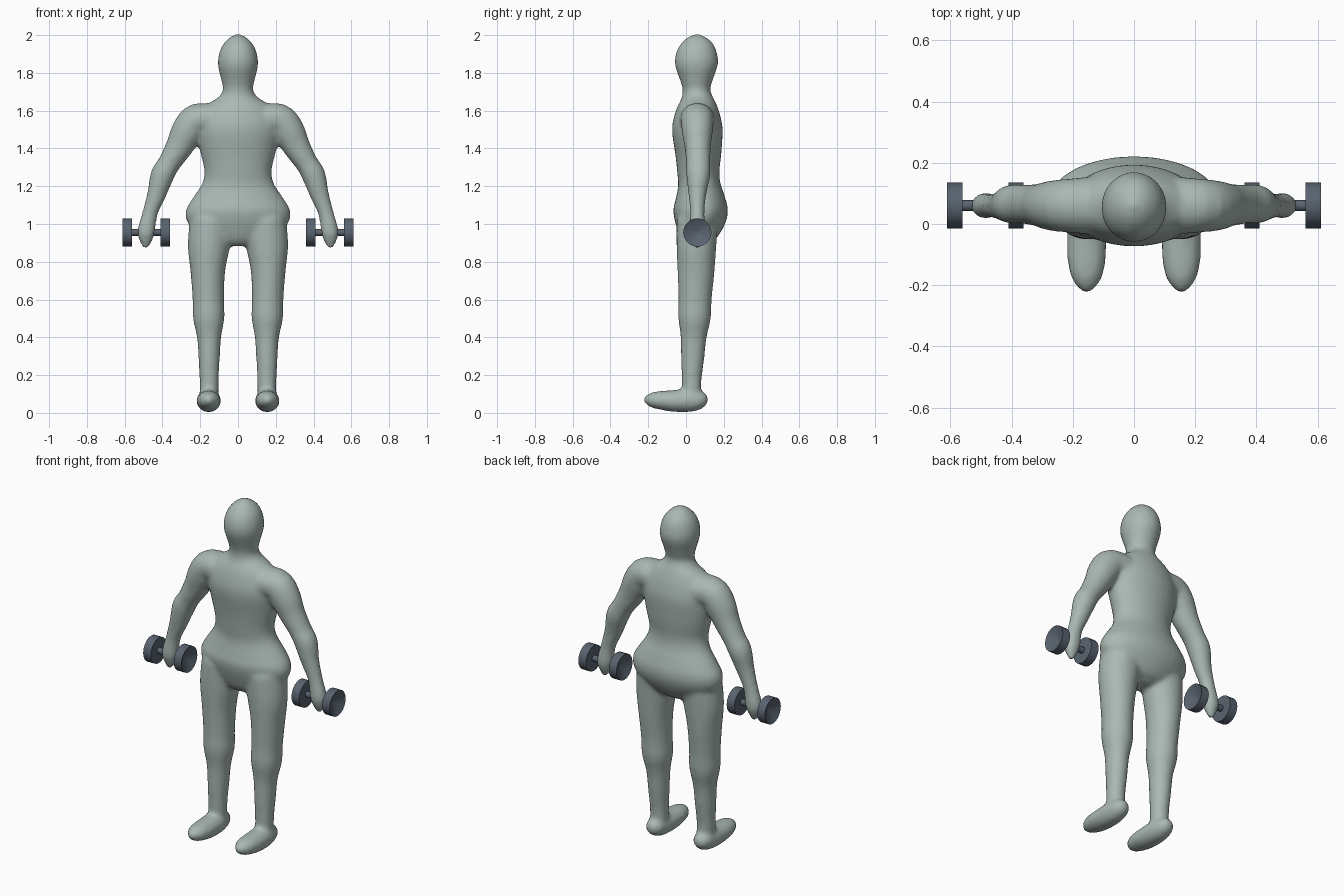
import bpy, bmesh, math
from mathutils import Vector

cube = bpy.data.objects.get("Cube")
if cube:
    bpy.data.objects.remove(cube, do_unlink=True)


def make_material(name, colour):
    mat = bpy.data.materials.new(name)
    mat.use_nodes = True
    mat.diffuse_color = (*colour, 1)
    mat.node_tree.nodes["Principled BSDF"].inputs["Base Color"].default_value = (*colour, 1)
    return mat


def make_object(name, bm, mat):
    bmesh.ops.recalc_face_normals(bm, faces=bm.faces)
    mesh = bpy.data.meshes.new(name)
    bm.to_mesh(mesh)
    bm.free()
    mesh.materials.append(mat)
    obj = bpy.data.objects.new(name, mesh)
    bpy.context.collection.objects.link(obj)
    return obj


def bridge_rings(bm, rings):
    sides = len(rings[0])
    for a, b in zip(rings, rings[1:]):
        for i in range(sides):
            j = (i + 1) % sides
            bm.faces.new((a[i], a[j], b[j], b[i]))


def refine(points, steps=4):
    """Smooth curve through stations holding position and radii."""
    pts = [Vector(p) for p in points]
    out = []
    for i in range(len(pts) - 1):
        a, b, c, d = pts[max(i - 1, 0)], pts[i], pts[i + 1], pts[min(i + 2, len(pts) - 1)]
        for s in range(steps):
            t = s / steps
            out.append(b + (c - a) * (t / 2) + (a * 2 - b * 5 + c * 4 - d) * (t * t / 2)
                       + (b * 3 - a - c * 3 + d) * (t ** 3 / 2))
    return out + [pts[-1]]


def loft(bm, points, across, side=1, sides=32):
    """Closed elliptical tube; each station is x, y, z, width radius, depth radius."""
    stations = refine(points)
    centres = [Vector((p[0] * side, p[1], p[2])) for p in stations]
    across = Vector(across)
    last = len(centres) - 1
    rings = []
    for i, (c, p) in enumerate(zip(centres, stations)):
        tangent = centres[min(i + 1, last)] - centres[max(i - 1, 0)]
        u = across.cross(tangent).normalized()
        v = tangent.cross(u).normalized()
        ring = []
        for k in range(sides):
            a = math.tau * k / sides
            ring.append(bm.verts.new(c + u * p[3] * math.cos(a) + v * p[4] * math.sin(a)))
        rings.append(ring)
    bridge_rings(bm, rings)
    bm.faces.new(rings[0])
    bm.faces.new(rings[-1])


skin = make_material("grey green skin", (0.40, 0.48, 0.455))
metal = make_material("slate metal", (0.10, 0.125, 0.16))

# Trunk, neck and head: height, depth centre, half width, half depth
trunk = [
    (.885, .06, .06, .05), (.92, .06, .16, .09), (1.0, .07, .262, .13),
    (1.07, .077, .277, .145), (1.14, .075, .238, .13), (1.21, .07, .192, .112),
    (1.28, .065, .178, .112), (1.38, .065, .2, .123), (1.5, .06, .22, .134),
    (1.58, .06, .2, .12), (1.635, .06, .16, .1), (1.67, .058, .105, .083),
    (1.71, .055, .08, .073), (1.76, .055, .088, .086), (1.85, .055, .107, .115),
    (1.93, .058, .091, .1), (1.98, .058, .054, .06), (2.004, .058, .014, .014),
]
arm = [
    (.1, .06, 1.545, .085, .1), (.215, .06, 1.553, .086, .088),
    (.268, .06, 1.49, .086, .082), (.31, .062, 1.41, .073, .07),
    (.365, .065, 1.32, .06, .064), (.4, .065, 1.26, .063, .064),
    (.43, .06, 1.16, .051, .048), (.465, .06, 1.06, .041, .038),
    (.486, .06, .96, .047, .042), (.488, .06, .91, .034, .028),
    (.489, .06, .87, .012, .01),
]
leg = [
    (.14, .06, 1.02, .115, .11), (.155, .055, .88, .111, .105),
    (.16, .053, .75, .092, .098), (.157, .048, .6, .083, .088),
    (.155, .045, .5, .083, .086), (.153, .04, .4, .064, .069),
    (.153, .035, .28, .056, .061), (.153, .03, .18, .051, .053),
    (.153, .03, .08, .05, .05),
]
# Heel to toe
foot = [
    (.155, .117, .07, .015, .015), (.155, .09, .07, .045, .043),
    (.155, .03, .066, .06, .06), (.155, -.06, .063, .065, .058),
    (.155, -.14, .067, .06, .049), (.155, -.19, .068, .043, .037),
    (.155, -.225, .068, .013, .013),
]

# One blended body from overlapping limbs
bm = bmesh.new()
loft(bm, [(0, y, z, rx, ry) for z, y, rx, ry in trunk], (0, 1, 0))
for side in (1, -1):
    loft(bm, arm, (0, 1, 0), side)
    loft(bm, leg, (0, 1, 0), side)
    loft(bm, foot, (0, 0, 1), side)
body = make_object("body", bm, skin)
remesh = body.modifiers.new("blend", "REMESH")
remesh.mode = "VOXEL"
remesh.voxel_size = 0.012
remesh.use_smooth_shade = True
soften = body.modifiers.new("soften", "SMOOTH")
soften.factor = 0.5
soften.iterations = 8


# Dumbbells: turned profile with hollowed end faces
def dumbbell(name, side, sides=20):
    half = [(.09, .001), (.125, .075), (.075, .075), (.075, .018)]
    profile = half + [(-x, r) for x, r in reversed(half)]
    bm = bmesh.new()
    rings = []
    for x, r in profile:
        angles = [math.tau * k / sides for k in range(sides)]
        rings.append([bm.verts.new((x, r * math.cos(a), r * math.sin(a))) for a in angles])
    bridge_rings(bm, rings)
    bm.faces.new(rings[0])
    bm.faces.new(rings[-1])
    obj = make_object(name, bm, metal)
    obj.location = (.486 * side, .06, .955)
    bpy.ops.object.select_all(action="DESELECT")
    obj.select_set(True)
    bpy.context.view_layer.objects.active = obj
    bpy.ops.object.shade_smooth_by_angle(angle=math.radians(40))


dumbbell("left_dumbbell", 1)
dumbbell("right_dumbbell", -1)
